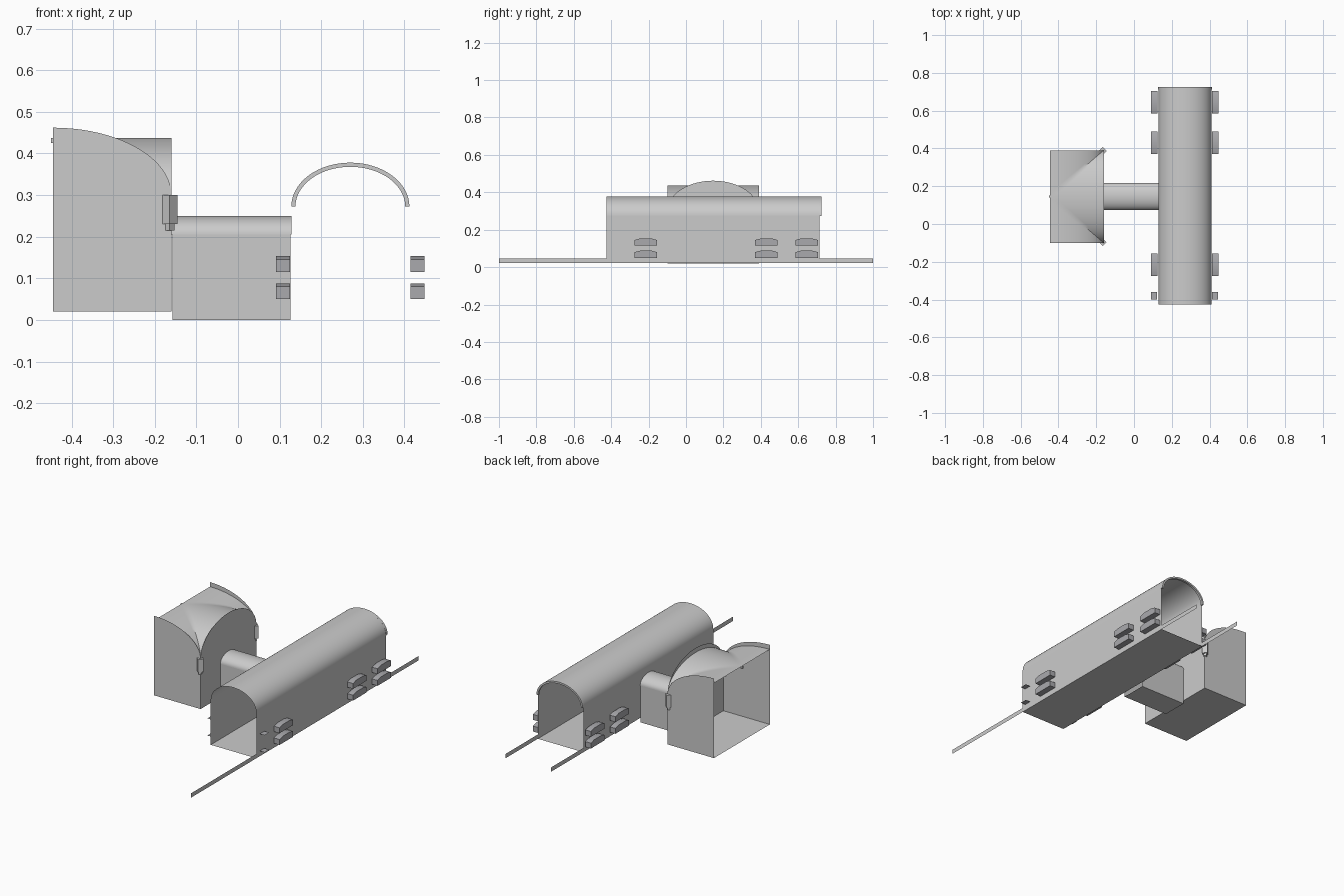
import bpy, bmesh, math

if "Cube" in bpy.data.objects:
    bpy.data.objects.remove(bpy.data.objects["Cube"])

SMOOTH = math.radians(35)


def make(name, verts, faces, mat=None):
    me = bpy.data.meshes.new(name)
    bm = bmesh.new()
    vs = [bm.verts.new(v) for v in verts]
    for f in faces:
        bm.faces.new([vs[i] for i in f])
    bmesh.ops.recalc_face_normals(bm, faces=bm.faces)
    bm.to_mesh(me)
    bm.free()
    ob = bpy.data.objects.new(name, me)
    bpy.context.collection.objects.link(ob)
    if mat:
        me.materials.append(mat)
    bpy.ops.object.select_all(action='DESELECT')
    bpy.context.view_layer.objects.active = ob
    ob.select_set(True)
    bpy.ops.object.shade_smooth_by_angle(angle=SMOOTH)
    return ob


def sweep(name, prof, axis, a, b, closed=False, caps=False, mat=None):
    """Extrude a (horizontal, z) profile along x or y from a to b."""
    at = lambda p, d: (d, p[0], p[1]) if axis == 'x' else (p[0], d, p[1])
    n = len(prof)
    verts = [at(p, a) for p in prof] + [at(p, b) for p in prof]
    faces = [(i, (i + 1) % n, n + (i + 1) % n, n + i) for i in range(n if closed else n - 1)]
    if caps:
        faces += [tuple(range(n)), tuple(range(n, 2 * n))]
    return make(name, verts, faces, mat)


def arc(cx, z0, rx, rz, t0=0.0, t1=math.pi, n=32):
    return [(cx + rx * math.cos(t0 + (t1 - t0) * i / n),
             z0 + rz * math.sin(t0 + (t1 - t0) * i / n)) for i in range(n + 1)]


def flat(name, prof, axis, d):
    """Single upright sheet at position d on the axis."""
    verts = [(d, p[0], p[1]) if axis == 'x' else (p[0], d, p[1]) for p in prof]
    return make(name, verts, [tuple(range(len(verts)))])


dark = bpy.data.materials.new("dark_grey")
dark.diffuse_color = (0.4, 0.4, 0.42, 1)
dark.use_nodes = True
dark.node_tree.nodes["Principled BSDF"].inputs["Base Color"].default_value = dark.diffuse_color

# Long hall: floor, walls and barrel vault, open at both ends
HX, HR, Y0, Y1 = 0.27, 0.14, -0.425, 0.715
sweep("hall_floor", [(HX - HR, 0.023), (HX + HR, 0.023)], 'y', Y0, Y1)
for side, label in ((-1, "left"), (1, "right")):
    x = HX + side * HR
    sweep("hall_wall_" + label, [(x, 0.023), (x, 0.275)], 'y', Y0, Y1)
sweep("hall_vault", arc(HX, 0.275, HR, 0.103), 'y', Y0, Y1)

# Arch ring on the back end of the hall
ring = arc(HX, 0.272, HR + 0.002, 0.106) + arc(HX, 0.272, HR - 0.008, 0.096)[::-1]
sweep("hall_end_ring", ring, 'y', Y1 - 0.003, Y1 + 0.01, closed=True, caps=True)

# Low plinth walls running on past the hall
for name, x, a, b in (("plinth_back_left", HX - HR, Y1, 1), ("plinth_back_right", HX + HR, Y1, 1),
                      ("plinth_front_right", HX + HR, -1, Y0)):
    sweep(name, [(x, 0.023), (x, 0.047)], 'y', a, b)

# Window blocks with gently arched tops, in pairs on both sides
for xa, label in ((0.091, "left"), (0.414, "right")):
    for k, yc in enumerate((-0.215, 0.43, 0.645)):
        for j, zb in enumerate((0.05, 0.115)):
            prof = [(yc - 0.06, zb), (yc + 0.06, zb), (yc + 0.06, zb + 0.03),
                    (yc + 0.03, zb + 0.038), (yc - 0.03, zb + 0.038), (yc - 0.06, zb + 0.03)]
            sweep(f"window_{label}_{k}_{j}", prof, 'x', xa, xa + 0.034,
                  closed=True, caps=True, mat=dark)
    # Small leftover ledges near the front
    for j, z in enumerate((0.055, 0.15)):
        sweep(f"ledge_{label}_{j}", [(-0.40, z), (-0.36, z)], 'x', xa, xa + 0.03, mat=dark)

# Connecting passage
PY, PR = 0.146, 0.072
sweep("passage_floor", [(PY - PR, 0.0), (PY + PR, 0.0)], 'x', -0.158, 0.126)
for side, label in ((-1, "front"), (1, "back")):
    y = PY + side * PR
    sweep("passage_wall_" + label, [(y, 0.0), (y, 0.205)], 'x', -0.158, 0.126)
sweep("passage_vault", arc(PY, 0.205, PR, 0.045), 'x', -0.163, 0.129)

# Square chamber, open on its left side, walls topped by arches
CX, CY, RX, RY, ZF, ZS = -0.445, 0.145, 0.285, 0.245, 0.02, 0.30
sweep("chamber_floor", [(CY - RY, ZF), (CY + RY, ZF)], 'x', CX, CX + RX)
flat("chamber_wall_right", [(CY - RY, ZF), (CY + RY, ZF)] + arc(CY, ZS, RY, 0.162), 'x', CX + RX)
for side, label in ((-1, "front"), (1, "back")):
    flat("chamber_wall_" + label,
         [(CX, ZF), (CX + RX, ZF)] + arc(CX, ZS, RX, 0.162, 0, math.pi / 2, 20),
         'y', CY + side * RY)

# Groin vault: the higher of two crossing barrel vaults
N, H = 20, 0.137
verts, faces = [], []
for i in range(N + 1):
    t = math.pi / 2 * i / N
    for j in range(-N, N + 1):
        s = math.pi / 2 * j / N
        verts.append((CX + RX * math.sin(t), CY + RY * math.sin(s),
                      ZS + H * max(math.cos(t), math.cos(s))))
W = 2 * N + 1
for i in range(N):
    for j in range(2 * N):
        a, b, c, d = i * W + j, (i + 1) * W + j, (i + 1) * W + j + 1, i * W + j + 1
        # split along the groin diagonals
        faces += [(a, b, d), (b, c, d)] if j < N else [(a, b, c), (a, c, d)]
make("chamber_groin_vault", verts, faces)

# Boss at the crown
sweep("vault_boss", [(CY - 0.006, 0.425), (CY + 0.006, 0.425), (CY + 0.006, 0.437),
                     (CY - 0.006, 0.437)], 'x', -0.45, -0.44, closed=True, caps=True)

# Corner corbels, turned to 45 degrees, with a smaller tip below
for side, label in ((-1, "front"), (1, "back")):
    for part, r, za, zb in (("block", 0.02, 0.23, 0.30), ("tip", 0.012, 0.215, 0.23)):
        ring = [(r, 0), (0, r), (-r, 0), (0, -r)]
        cx, cy = -0.165, CY + side * (RY - 0.003)
        vs = [(cx + u, cy + v, z) for z in (za, zb) for u, v in ring]
        fs = [(i, (i + 1) % 4, 4 + (i + 1) % 4, 4 + i) for i in range(4)]
        make(f"corbel_{label}_{part}", vs, fs + [(0, 1, 2, 3), (4, 5, 6, 7)])
